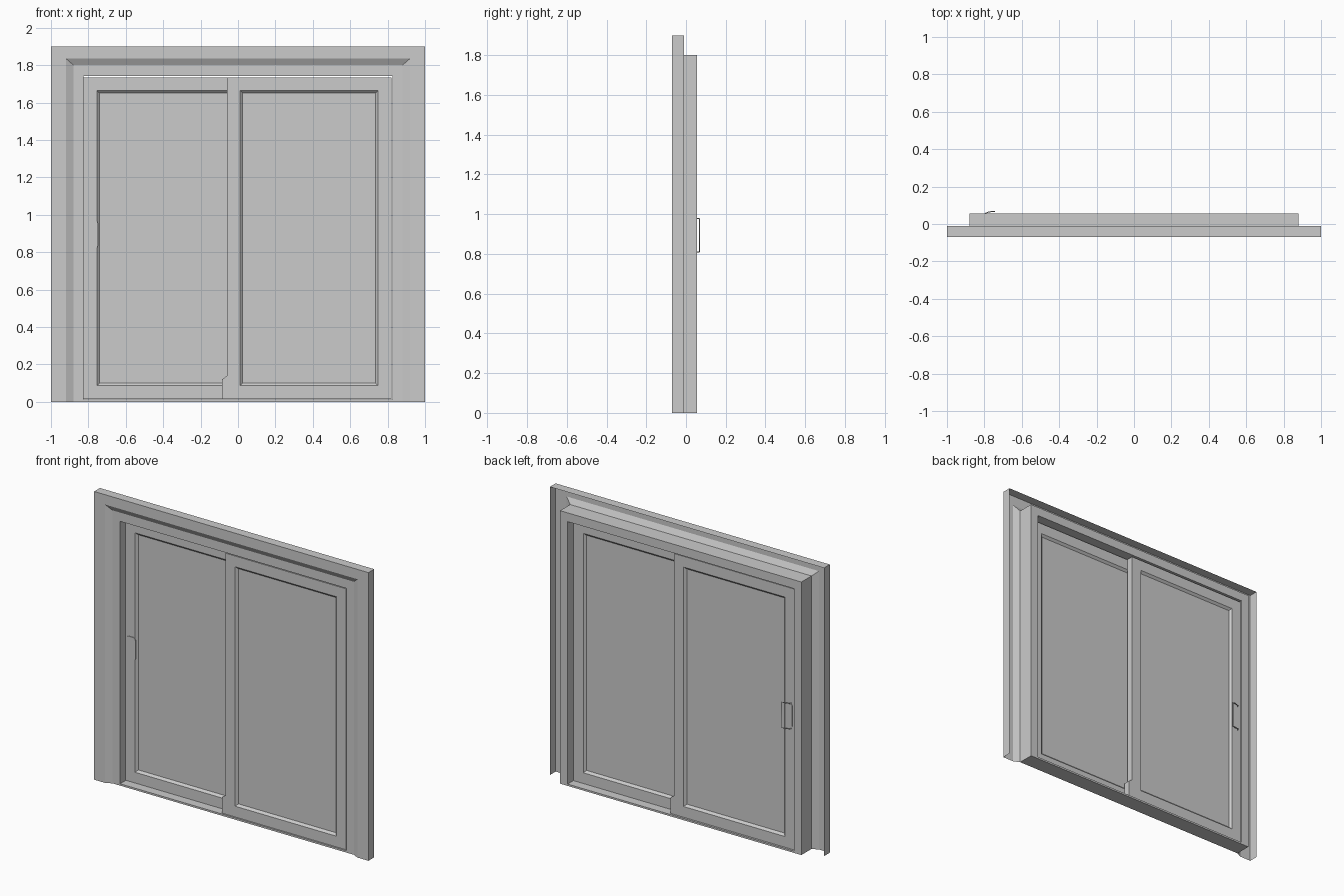
import bpy, bmesh, math
from mathutils import Vector

if "Cube" in bpy.data.objects:
    bpy.data.objects.remove(bpy.data.objects["Cube"])


def finish(name, bm):
    bmesh.ops.recalc_face_normals(bm, faces=bm.faces)
    me = bpy.data.meshes.new(name)
    bm.to_mesh(me)
    bm.free()
    ob = bpy.data.objects.new(name, me)
    bpy.context.collection.objects.link(ob)
    return ob


def prism(name, outline, y0, y1):
    """Extrude an (x, z) outline from y0 to y1."""
    bm = bmesh.new()
    face = bm.faces.new([bm.verts.new((x, y0, z)) for x, z in outline])
    ext = bmesh.ops.extrude_face_region(bm, geom=[face])
    verts = [v for v in ext["geom"] if isinstance(v, bmesh.types.BMVert)]
    bmesh.ops.translate(bm, verts=verts, vec=(0, y1 - y0, 0))
    return finish(name, bm)


def rounded_rect(cx, cz, w, h, r, n=5):
    pts = []
    for k, (sx, sz) in enumerate([(1, 1), (-1, 1), (-1, -1), (1, -1)]):
        for i in range(n):
            a = math.pi / 2 * (k + i / (n - 1))
            pts.append((cx + sx * (w / 2 - r) + r * math.cos(a),
                        cz + sz * (h / 2 - r) + r * math.sin(a)))
    return pts


# Casing: thin folded sheet swept around both sides and the head
bm = bmesh.new()
section = [(1, 1.9, -0.01), (1, 1.9, -0.07), (0.92, 1.835, -0.07), (0.88, 1.8, -0.05)]
rows = [[bm.verts.new(p) for p in ((-x, y, 0), (-x, y, z), (x, y, z), (x, y, 0))]
        for x, z, y in section]
for a, b in zip(rows, rows[1:]):
    for i in range(3):
        bm.faces.new((a[i], a[i + 1], b[i + 1], b[i]))
finish("casing", bm)

# Jamb frame: rectangular ring with head and sill
bm = bmesh.new()
loops = []
for y in (-0.05, 0.055):
    for x, lo, hi in ((0.88, 0, 1.8), (0.825, 0.012, 1.742)):
        loops.append([bm.verts.new(p) for p in
                      ((-x, y, lo), (x, y, lo), (x, y, hi), (-x, y, hi))])
for a, b in ((0, 1), (1, 3), (3, 2), (2, 0)):
    for i in range(4):
        j = (i + 1) % 4
        bm.faces.new((loops[a][i], loops[a][j], loops[b][j], loops[b][i]))
finish("jamb_frame", bm)


# Sliding doors: slabs with a bevelled recess on both faces
def door(name, x0, x1, y0, y1, z0=0.015, z1=1.735):
    ob = prism(name, [(x0, z0), (x1, z0), (x1, z1), (x0, z1)], y0, y1)
    bm = bmesh.new()
    bm.from_mesh(ob.data)
    for face in [f for f in bm.faces if abs(f.normal.y) > 0.9]:
        bmesh.ops.inset_individual(bm, faces=[face], thickness=0.1)
        bmesh.ops.inset_individual(bm, faces=[face], thickness=0.02, depth=-0.014)
    bm.to_mesh(ob.data)
    bm.free()


door("left_door", -0.825, 0.055, 0.005, 0.047)
door("right_door", -0.06, 0.82, -0.045, 0.0)

# Bottom guides at the meeting stiles
for name, x, s, y0, y1 in (("right_guide", -0.06, -1, -0.045, 0.0),
                           ("left_guide", 0.055, 1, 0.005, 0.047)):
    prism(name, [(x, 0.015), (x + s * 0.025, 0.015), (x + s * 0.025, 0.12), (x, 0.138)], y0, y1)

# Flush pull plate on the front of the left door
prism("front_pull_plate", rounded_rect(-0.782, 0.895, 0.065, 0.155, 0.018), 0.001, 0.006)


# Rear handle: curved arms joined by an upright bar
cu = bpy.data.curves.new("rear_handle", "CURVE")
cu.dimensions = "3D"
cu.bevel_depth = 0.0025
cu.bevel_resolution = 1
arm = [(-0.8, 0.046), (-0.795, 0.057), (-0.78, 0.063), (-0.76, 0.067), (-0.745, 0.0675)]
path = [(x, y, 0.81) for x, y in arm] + [(x, y, 0.978) for x, y in reversed(arm)]
sp = cu.splines.new("POLY")
sp.points.add(len(path) - 1)
for p, co in zip(sp.points, path):
    p.co = (*co, 1)
ob = bpy.data.objects.new("rear_handle", cu)
bpy.context.collection.objects.link(ob)
prism("rear_handle_plate", rounded_rect(-0.785, 0.895, 0.05, 0.155, 0.015), 0.046, 0.05)
